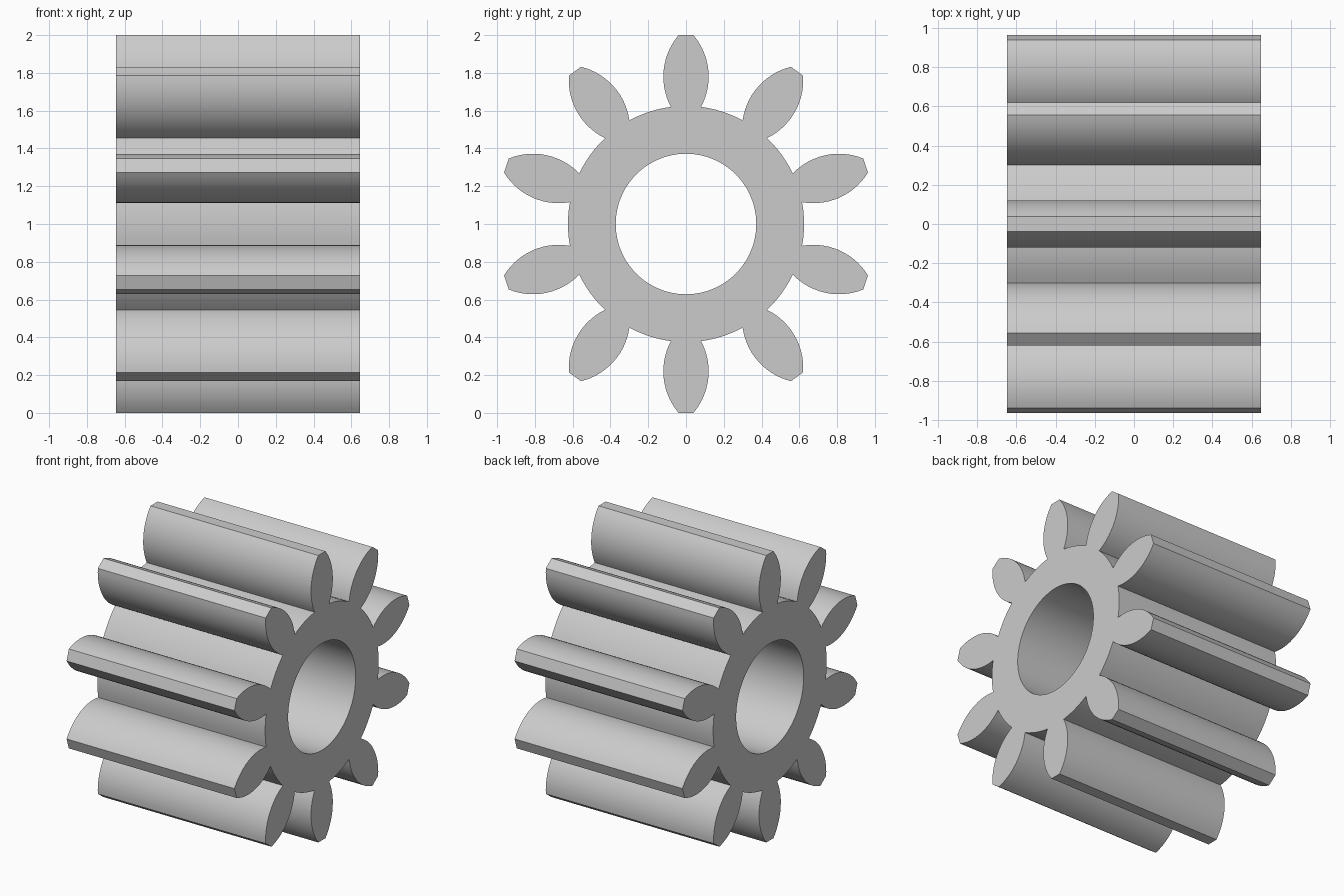
import bpy, bmesh
from math import sin, cos, asin, atan2, hypot, pi, radians
from mathutils import Vector

cube = bpy.data.objects.get("Cube")
if cube:
    bpy.data.objects.remove(cube, do_unlink=True)

TEETH = 10
HALF_LENGTH = 0.647
BORE = 0.372
FLANK_R, FLANK_MID, HALF_WIDTH = 0.34, 0.78, 0.12   # flank arc
ROOT_H, TIP_H = 0.62, 1.0
FLANK_STEPS, BASE_STEPS, GAP_STEPS = 14, 4, 6


def flank_points():
    """One bulging tooth flank, from root to tip, as (sideways, outward)."""
    a0 = asin((ROOT_H - FLANK_MID) / FLANK_R)
    a1 = asin((TIP_H - FLANK_MID) / FLANK_R)
    angles = [a0 + (a1 - a0) * i / FLANK_STEPS for i in range(FLANK_STEPS + 1)]
    return [(HALF_WIDTH - FLANK_R + FLANK_R * cos(a), FLANK_MID + FLANK_R * sin(a))
            for a in angles]


def place(side, out, turn):
    """Turn a tooth point about the shaft axis."""
    return Vector((-HALF_LENGTH,
                   side * cos(turn) + out * sin(turn),
                   1 + out * cos(turn) - side * sin(turn)))


def polar(radius, angle):
    return place(0, radius, angle)


flank = flank_points()
root_radius = hypot(*flank[0])
root_angle = atan2(*flank[0])
pitch = 2 * pi / TEETH

bm = bmesh.new()


def add_face(points):
    bm.faces.new([bm.verts.new(p) for p in points])


for t in range(TEETH):
    turn = t * pitch
    base = [turn - root_angle + 2 * root_angle * i / BASE_STEPS
            for i in range(BASE_STEPS + 1)]
    gap = [turn + root_angle + (pitch - 2 * root_angle) * i / GAP_STEPS
           for i in range(1, GAP_STEPS + 1)]
    # Tooth section
    right = [place(s, o, turn) for s, o in flank]
    left = [place(-s, o, turn) for s, o in reversed(flank)]
    add_face(right + left + [polar(root_radius, a) for a in base[1:-1]])
    # Hub ring section
    ring = base + gap
    for a, b in zip(ring, ring[1:]):
        add_face([polar(BORE, a), polar(BORE, b),
                  polar(root_radius, b), polar(root_radius, a)])

# Join the sections and extrude them along the shaft axis
bmesh.ops.remove_doubles(bm, verts=bm.verts[:], dist=0.0001)
result = bmesh.ops.extrude_face_region(bm, geom=bm.faces[:], use_keep_orig=True)
moved = [v for v in result["geom"] if isinstance(v, bmesh.types.BMVert)]
bmesh.ops.translate(bm, verts=moved, vec=(2 * HALF_LENGTH, 0, 0))
bmesh.ops.recalc_face_normals(bm, faces=bm.faces[:])

mesh = bpy.data.meshes.new("pinion_gear")
bm.to_mesh(mesh)
bm.free()
gear = bpy.data.objects.new("pinion_gear", mesh)
bpy.context.collection.objects.link(gear)

# Plain grey metal
grey = bpy.data.materials.new("light_grey")
grey.use_nodes = True
colour = (0.6, 0.6, 0.6, 1)
grey.diffuse_color = colour
grey.node_tree.nodes["Principled BSDF"].inputs["Base Color"].default_value = colour
mesh.materials.append(grey)

bpy.context.view_layer.objects.active = gear
gear.select_set(True)
bpy.ops.object.shade_smooth_by_angle(angle=radians(30))
